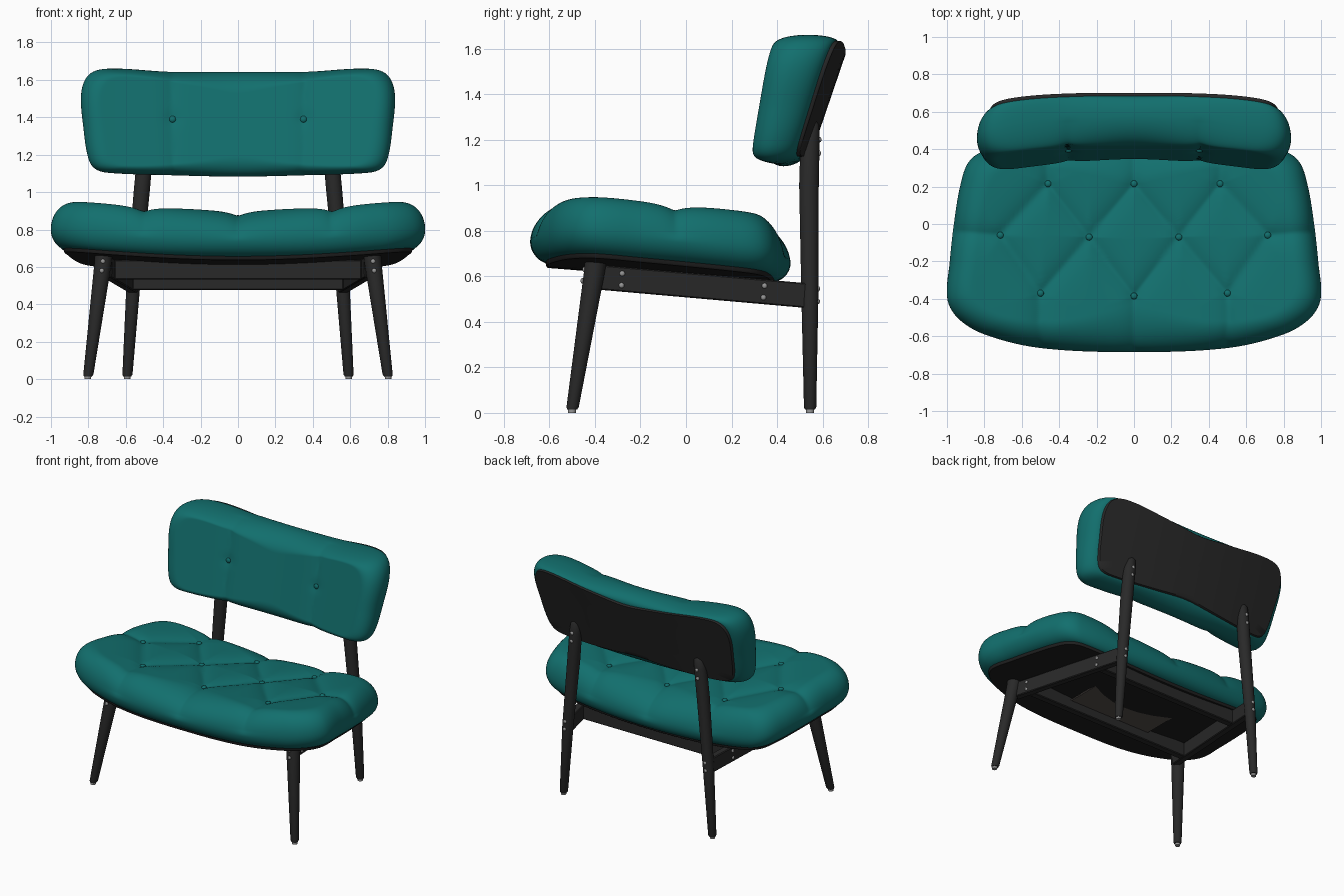
import bpy, bmesh, math
from mathutils import Vector, Matrix

if "Cube" in bpy.data.objects:
    bpy.data.objects.remove(bpy.data.objects["Cube"])


def material(name, r, g, b):
    m = bpy.data.materials.new(name)
    m.diffuse_color = (r, g, b, 1)
    m.use_nodes = True
    m.node_tree.nodes["Principled BSDF"].inputs["Base Color"].default_value = m.diffuse_color
    return m


TEAL = material("teal upholstery", .006, .16, .155)
BLACK = material("black wood", .022, .022, .022)
DARK = material("black backing", .014, .014, .014)
TAUPE = material("taupe panel", .09, .078, .07)
STEEL = material("steel bolts", .3, .3, .3)


def finish(bm, name, mat, angle=40):
    bmesh.ops.remove_doubles(bm, verts=bm.verts, dist=1e-5)
    bmesh.ops.recalc_face_normals(bm, faces=bm.faces)
    me = bpy.data.meshes.new(name)
    bm.to_mesh(me)
    bm.free()
    me.materials.append(mat)
    me.shade_smooth()
    me.set_sharp_from_angle(angle=math.radians(angle))
    ob = bpy.data.objects.new(name, me)
    bpy.context.collection.objects.link(ob)
    return ob


def outline(half, step=.014):
    """Closed smooth curve through the right half and its mirror image."""
    pts = [Vector(p) for p in half]
    pts += [Vector((-p.x, p.y)) for p in reversed(pts) if p.x > 0]
    out, n = [], len(pts)
    for i in range(n):
        a, b, c, d = (pts[(i + k) % n] for k in (-1, 0, 1, 2))
        m = max(3, math.ceil((c - b).length / step))
        # tangents scaled to the local spacing
        tb = (c - a).normalized() * (c - b).length
        tc = (d - b).normalized() * (c - b).length
        for j in range(m):
            t = j / m
            out.append(b * (2*t**3 - 3*t*t + 1) + tb * (t**3 - 2*t*t + t)
                       + c * (3*t*t - 2*t**3) + tc * (t**3 - t*t))
    return out


def seg_dist(p, a, b):
    ab = b - a
    t = max(0, min(1, (p - a).dot(ab) / ab.length_squared))
    return (p - a - ab * t).length


def make_dent(seams, buttons, depth, width, pit):
    seams = [(Vector(a), Vector(b)) for a, b in seams]
    buttons = [Vector(b) for b in buttons]

    def dent(p):
        d = min(seg_dist(p, a, b) for a, b in seams)
        e = min((p - b).length for b in buttons)
        d = math.sqrt(d * d + .00006)
        return depth * math.exp(-d / width) + pit * math.exp(-(e / .04) ** 2)
    return dent


def pad(name, rim, centre, warp, mat, roll, top, low_roll, low,
        inset=0, dent=None, rings=45, angle=60):
    """Padded slab: rounded edge profile swept round the rim, filled to the centre."""
    bm, cols, c = bmesh.new(), [], Vector(centre)
    for p in rim:
        L = (p - c).length
        u = (p - c) / L
        L -= inset
        R = roll(u)
        prof = [((L - low_roll) * i / 8, -low, 0, 0) for i in range(8)]
        for i in range(8):
            f = math.pi / 2 * (i / 8 - 1)
            prof.append((L - low_roll * (1 - math.cos(f)), low * math.sin(f), 0, 0))
        for i in range(16):
            f = math.pi / 2 * i / 16
            k = math.sqrt(math.sin(f))
            prof.append((L - R * (1 - math.cos(f)), top * math.sin(f),
                         k * math.cos(f), k * math.sin(f)))
        prof += [((L - R) * (1 - i / rings), top, 0, 1) for i in range(rings + 1)]
        col = []
        for r, w, nr, nw in prof:
            q = c + u * r
            if dent and nr + nw:
                d = dent(q)
                q = c + u * (r - d * nr)
                w -= d * nw
            col.append(bm.verts.new(warp(q.x, q.y, w)))
        cols.append(col)
    for i, a in enumerate(cols):
        b = cols[(i + 1) % len(cols)]
        for j in range(len(a) - 1):
            bm.faces.new((a[j], b[j], b[j + 1], a[j + 1]))
    return finish(bm, name, mat, angle)


def beam(name, p, q, width, height, mat=BLACK):
    p, q = Vector(p), Vector(q)
    x = (q - p).normalized()
    y = Vector((0, 0, 1)).cross(x).normalized()
    z = x.cross(y)
    rot = Matrix((x, y, z)).transposed().to_4x4()
    bm = bmesh.new()
    bmesh.ops.create_cube(bm, size=1, matrix=Matrix.Translation((p + q) / 2) @ rot
                          @ Matrix.Diagonal(((q - p).length, width, height, 1)))
    bmesh.ops.bevel(bm, geom=bm.edges[:], offset=.005, segments=1, affect='EDGES')
    return finish(bm, name, mat, 30)


def turned(name, stations, mat=BLACK, sides=28):
    """Round leg through (x, y, z, radius) stations."""
    bm, rows = bmesh.new(), []
    for x, y, z, r in stations:
        rows.append([bm.verts.new((x + r * math.cos(2*math.pi*k/sides),
                                   y + r * math.sin(2*math.pi*k/sides), z))
                     for k in range(sides)])
    for a, b in zip(rows, rows[1:]):
        for k in range(sides):
            n = (k + 1) % sides
            bm.faces.new((a[k], a[n], b[n], b[k]))
    bm.faces.new(rows[0])
    bm.faces.new(rows[-1])
    return finish(bm, name, mat, 40)


def studs(name, points, size, mat):
    bm = bmesh.new()
    for p in points:
        bmesh.ops.create_uvsphere(bm, u_segments=14, v_segments=8, radius=1,
                                  matrix=Matrix.Translation(p) @ Matrix.Diagonal((*size, 1)))
    return finish(bm, name, mat, 60)


# Seat: dished across, tilted back, diamond tufted
def seat_warp(x, y, w):
    return (x, y, .70 - .08 * y + .07 * x * x + w)


seat_rim = outline([(0, -.685), (.5, -.663), (.8, -.59), (.94, -.505), (.998, -.40),
                    (.985, -.2), (.963, 0), (.93, .2), (.885, .33), (.8, .39),
                    (.5, .435), (0, .46)])
front = [(-.5, -.37), (0, -.385), (.5, -.37)]
mid = [(-.715, -.06), (-.24, -.07), (.24, -.07), (.715, -.06)]
back = [(-.46, .215), (0, .215), (.46, .215)]
seams = [(mid[0], (-1.1, -.03)), (mid[3], (1.1, -.03))]
for row, y in ((front, -.8), (back, .6)):
    for i, p in enumerate(row):
        seams += [(p, (p[0] * 1.03, y)), (p, mid[i]), (p, mid[i + 1])]
seat_dent = make_dent(seams, front + mid + back, .032, .06, .006)
pad("seat_cushion", seat_rim, (0, -.1), seat_warp, TEAL,
    lambda u: .14 + .1 * u.y ** 2, .165, .09, .095, dent=seat_dent)
studs("seat_buttons", [seat_warp(*p, .165 - seat_dent(Vector(p)) + .004)
                       for p in front + mid + back], (.018, .018, .01), TEAL)
pad("seat_base", seat_rim, (0, -.1), seat_warp, DARK, lambda u: .01, -.08, .012, .112,
    inset=.065, rings=12, angle=35)
beam("under_seat_panel", (-.34, -.15, .602), (.34, -.15, .602), .31, .012, TAUPE)


# Backrest: leaning, wrapped forward at the ends
def back_warp(x, v, w):
    return (x, .5075 + .265 * v - .11 * x * x - w * (1 + .6 * v), 1.38 + v)


back_rim = outline([(0, .262), (.36, .263), (.69, .28), (.795, .25), (.838, .15),
                    (.825, -.05), (.80, -.2), (.765, -.255), (.69, -.277),
                    (.35, -.29), (0, -.297)])
spots = [(-.35, .01), (.35, .01)]
back_dent = make_dent([((s * .345, -.4), (s * .36, .4)) for s in (-1, 1)],
                      spots, .018, .045, .006)
pad("backrest_cushion", back_rim, (0, -.01), back_warp, TEAL,
    lambda u: .11, .122, .075, .112, dent=back_dent)
studs("backrest_buttons", [back_warp(*p, .122 - back_dent(Vector(p)) + .004)
                           for p in spots], (.018, .01, .018), TEAL)
pad("backrest_panel", back_rim, (0, -.01), back_warp, BLACK, lambda u: .01, -.09,
    .012, .127, inset=.06, rings=12, angle=35)

# Frame, legs, feet and bolts
beam("front_rail", (-.66, -.28, .585), (.66, -.28, .585), .05, .105)
beam("rear_rail", (-.565, .34, .53), (.565, .34, .53), .05, .105)
for side, s in (("left", -1), ("right", 1)):
    beam(side + "_side_rail", (s * .70, -.40, .597), (s * .56, .53, .515), .05, .108)
    turned(side + "_front_leg", [(s * .802, -.5, .015, .022), (s * .80, -.498, .025, .027),
                                 (s * .722, -.402, .62, .046), (s * .717, -.396, .67, .048)])
    turned(side + "_back_leg", [(s * .592, .545, .015, .022), (s * .591, .545, .025, .027),
                                (s * .56, .544, .5, .037), (s * .515, .540, 1.0, .043),
                                (s * .497, .545, 1.2, .042), (s * .491, .55, 1.265, .034),
                                (s * .489, .552, 1.28, .022)])
    turned(side + "_front_foot", [(s * .803, -.501, 0, .017), (s * .802, -.5, .016, .018)], STEEL)
    turned(side + "_back_foot", [(s * .593, .545, 0, .017), (s * .592, .545, .016, .018)], STEEL)
    studs(side + "_leg_bolts",
          [(s * .722, -.447, .63), (s * .728, -.455, .58), (s * .557, .580, .545),
           (s * .561, .580, .49), (s * .497, .587, 1.2), (s * .503, .585, 1.14)],
          (.012, .008, .012), STEEL)
    studs(side + "_rail_bolts",
          [(s * .708, -.28, .612), (s * .708, -.283, .56),
           (s * .614, .345, .558), (s * .614, .34, .507)], (.008, .012, .012), STEEL)
